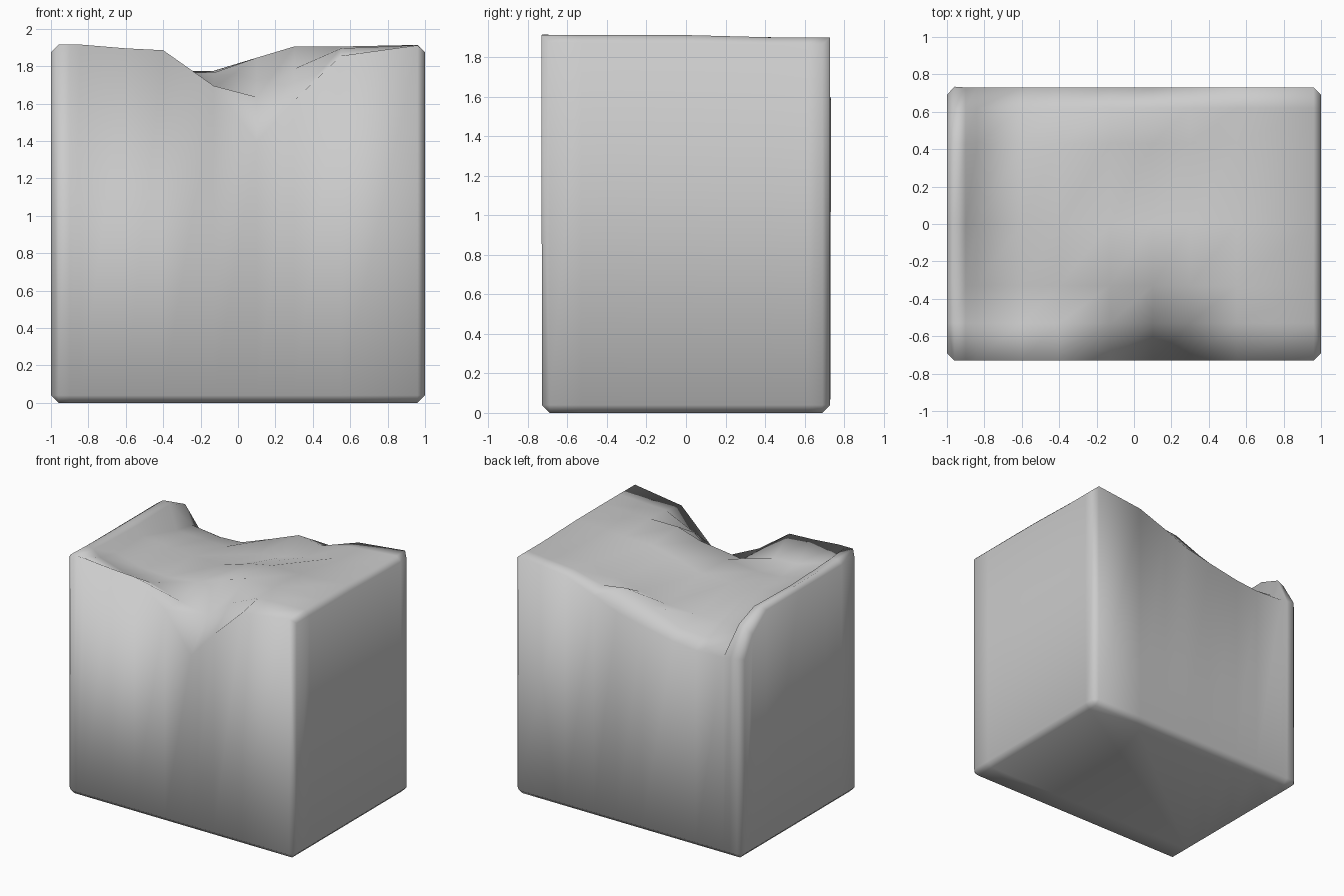
import bpy
import bmesh

# Remove only the default object
default_object = bpy.data.objects.get("Cube")
if default_object:
    bpy.data.objects.remove(default_object, do_unlink=True)

HALF_DEPTH, HEIGHT = 0.73, 1.915

# Worn top: how far each grid point is sunk, in hundredths, front row first
COLUMNS = [-1, -.9, -.84, -.6, -.4, -.13, .1, .3, .55, 1]
ROWS = [-HALF_DEPTH, -.53, -.33, 0, .43, .62, HALF_DEPTH]
SUNK = [
    [0, 0, 0, 2, 3, 22, 52, 30, 6, 0],
    [0, 2, 7, 14, 15, 23, 28, 13, 2, 0],
    [0, 3, 11, 17, 18, 15, 7, 1, 1, 0],
    [0, 4, 10, 13, 14, 14, 7, 3, 3, 0],
    [0, 3, 22, 23, 23, 22, 18, 13, 7, 1],
    [14, 10, 25, 28, 27, 17, 8, 11, 5, 1],
    [32, 33, 34, 35, 33, 28, 23, 15, 6, 1],
]


def make_material(name, colour):
    """Create one flat material."""
    material = bpy.data.materials.new(name)
    material.use_nodes = True
    material.diffuse_color = colour
    shader = material.node_tree.nodes["Principled BSDF"]
    shader.inputs["Base Color"].default_value = colour
    shader.inputs["Roughness"].default_value = 0.8
    return material


def build_block(name, material):
    """Build a solid block with a worn top and chamfered edges."""
    bm = bmesh.new()
    top = [[bm.verts.new((x, y, HEIGHT - sunk / 100))
            for x, sunk in zip(COLUMNS, row)]
           for y, row in zip(ROWS, SUNK)]

    # Top surface
    for lower, upper in zip(top, top[1:]):
        for i in range(len(COLUMNS) - 1):
            bm.faces.new((lower[i], lower[i + 1], upper[i + 1], upper[i]))

    # Rim loop, running front, left, back and right
    rim = top[0][:-1]
    rim += [row[-1] for row in top[:-1]]
    rim += top[-1][:0:-1]
    rim += [row[0] for row in top[:0:-1]]

    # Side walls and base
    base = [bm.verts.new((v.co.x, v.co.y, 0)) for v in rim]
    for i, vert in enumerate(rim):
        j = (i + 1) % len(rim)
        bm.faces.new((base[i], base[j], rim[j], vert))
    bm.faces.new(base[::-1])
    bmesh.ops.recalc_face_normals(bm, faces=bm.faces)

    # Chamfer the base, the upright corners and the two side rims
    sides = {row[end] for row in top for end in (0, -1)}
    outer = sides | set(base)
    edges = [e for e in bm.edges
             if set(e.verts) <= outer and e.calc_face_angle(0) > 0.5]
    bmesh.ops.bevel(bm, geom=edges, offset=0.04, segments=1,
                    profile=0.5, affect='EDGES', clamp_overlap=True)
    for face in bm.faces:
        face.smooth = True

    mesh = bpy.data.meshes.new(name)
    bm.to_mesh(mesh)
    bm.free()
    mesh.materials.append(material)
    block = bpy.data.objects.new(name, mesh)
    bpy.context.collection.objects.link(block)
    return block


stone = make_material("stone_grey", (0.6, 0.6, 0.6, 1))
build_block("worn_stone_block", stone)
